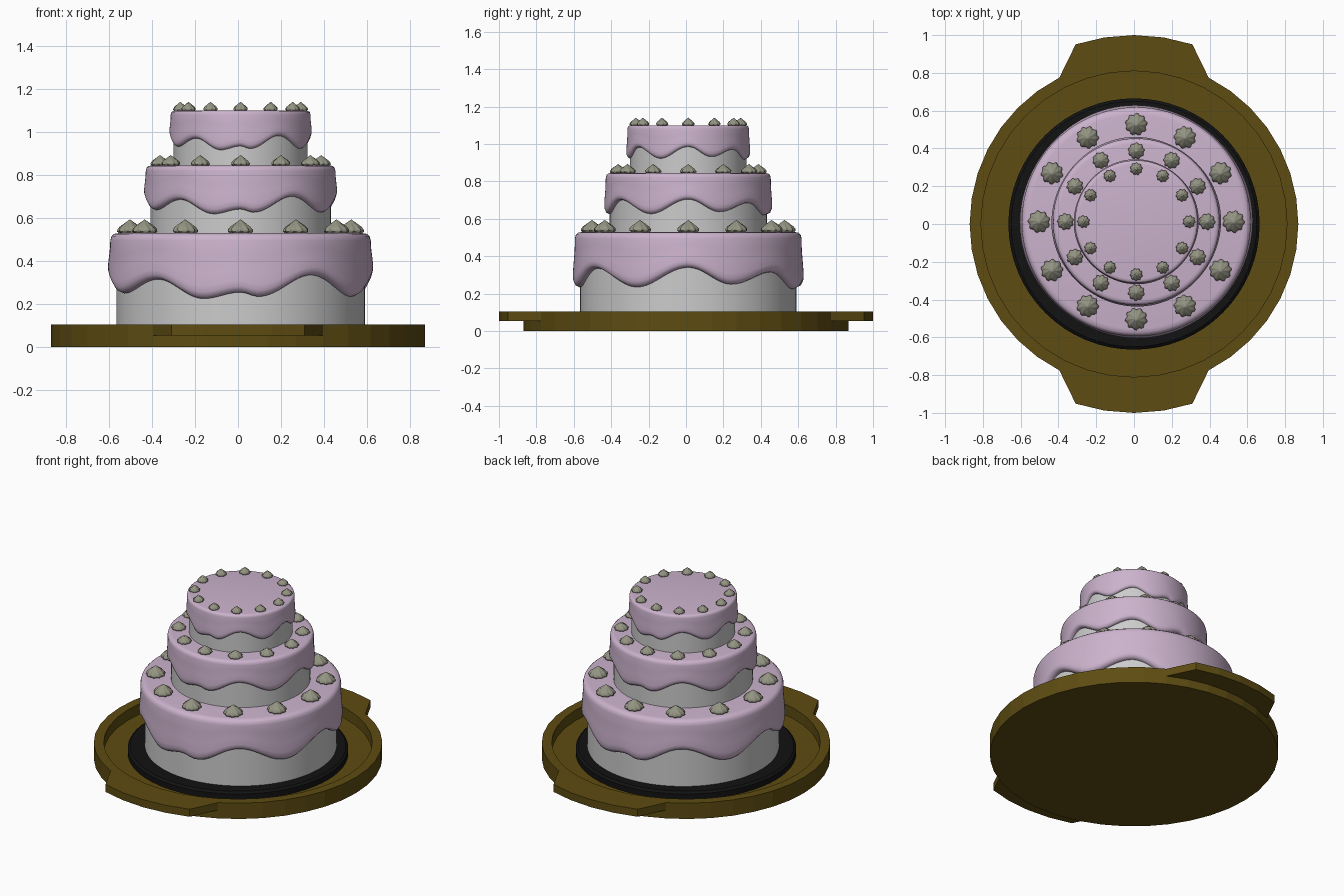
import bpy, bmesh
from math import sin, cos, pi, radians, degrees, atan2, hypot

if "Cube" in bpy.data.objects:
    bpy.data.objects.remove(bpy.data.objects["Cube"])


def material(name, rgb):
    m = bpy.data.materials.new(name)
    m.diffuse_color = (*rgb, 1)
    m.use_nodes = True
    m.node_tree.nodes["Principled BSDF"].inputs["Base Color"].default_value = m.diffuse_color
    return m


BROWN = material("plate_brown", (0.11, 0.072, 0.006))
BLACK = material("mat_black", (0.006, 0.006, 0.006))
PINK = material("icing_pink", (0.60, 0.45, 0.61))
CREAM = material("cream", (0.30, 0.30, 0.23))
CX = CY = 0.012  # the cake sits slightly off the plate centre


def lathe(name, rings, segs, mat=None, loc=(0, 0, 0), smooth=None):
    """rings: list of functions angle -> (radius, z); radius 0 closes at the axis."""
    bm = bmesh.new()
    rows = []
    for f in rings:
        row = []
        for i in range(segs):
            a = 2 * pi * i / segs
            r, z = f(a)
            row.append(bm.verts.new((r * cos(a), r * sin(a), z)))
        rows.append(row)
    for lo, hi in zip(rows, rows[1:]):
        for i in range(segs):
            j = (i + 1) % segs
            bm.faces.new((lo[i], lo[j], hi[j], hi[i]))
    bmesh.ops.remove_doubles(bm, verts=bm.verts, dist=1e-5)
    bmesh.ops.recalc_face_normals(bm, faces=bm.faces)
    me = bpy.data.meshes.new(name)
    bm.to_mesh(me)
    bm.free()
    ob = bpy.data.objects.new(name, me)
    bpy.context.collection.objects.link(ob)
    ob.location = loc
    if mat:
        me.materials.append(mat)
    if smooth:
        bpy.ops.object.select_all(action='DESELECT')
        ob.select_set(True)
        bpy.context.view_layer.objects.active = ob
        bpy.ops.object.shade_smooth_by_angle(angle=radians(smooth))
    return ob


def ring(r, z):
    return lambda a: (r, z)


# Plate: recessed disc whose upper band widens into two handles
def rim(z):
    return lambda a: (1.0 if abs(sin(a)) > cos(radians(19)) else 0.87, z)


lathe("plate", [ring(0, 0), ring(0.87, 0), ring(0.87, 0.055), rim(0.055), rim(0.105),
                ring(0.81, 0.105), ring(0.81, 0.035), ring(0, 0.035)], 40, BROWN)

# Black cake mat
lathe("cake_mat", [ring(0, 0.03), ring(0.665, 0.03), ring(0.665, 0.07), ring(0.65, 0.082),
                   ring(0, 0.082)], 64, BLACK, smooth=30)

# Drip line: (degrees from the front, drop below the icing top), repeats every half turn
DRIPS = [(0, .275), (8, .295), (34, .195), (62, .295), (90, .19), (113, .28),
         (139, .215), (163, .305), (180, .275)]


def drop(a):
    t = (degrees(a) + 90) % 180
    for (t0, d0), (t1, d1) in zip(DRIPS, DRIPS[1:]):
        if t <= t1:
            k = (t - t0) / (t1 - t0)
            return d0 + (d1 - d0) * (1 - cos(pi * k)) / 2


def drip_ring(r, inset, k, top):
    """Ring at a fraction k of the drip depth, lifted or shrunk with the drip."""
    return lambda a: (r + inset + 0.01 * r * sin(4 * a) * k, top - r / 0.6 * drop(a) * k)


def icing(name, r, top, stretch):
    def side(k, dr):
        return lambda a: (r * (dr + 0.006 * k * sin(4 * a + 1)), top - stretch * drop(a) * k)
    c = 0.035 * r / 0.6
    rings = [ring(0, top), ring(r - 1.1 * c, top), ring(r - 0.5 * c, top - 0.1 * c),
             ring(r - 0.15 * c, top - 0.4 * c), ring(r, top - c)]
    rings += [side(k, dr) for k, dr in ((.35, 1.0), (.6, 1.008), (.8, 1.014), (.9, 1.012),
                                        (.97, .995), (1.0, .965), (.99, .92))]
    lathe(name, rings, 144, PINK, (CX, CY, 0), smooth=60)


# Piped cream dollop: fluted, twisted, pointed
def dollop(name, r, h, loc):
    prof = [(.80, 0), (1, .14), (.98, .3), (.80, .48), (.5, .68), (.22, .86), (0, 1)]

    def layer(p, z):
        return lambda a: (r * p * (1 + .10 * cos(9 * a + 3.0 * z)), z * h)
    return lathe(name, [layer(p, z) for p, z in prof], 36, CREAM, loc, smooth=50)


# Tiers: name, sponge radius, bottom, icing radius, top, drip stretch,
#        dollop circle radius, dollop radius, dollop height
TIERS = [("lower", .578, .08, .606, .53, 1.0, .515, .055, .066),
         ("middle", .42, .52, .441, .845, .74, .375, .041, .05),
         ("upper", .312, .83, .325, 1.10, .6, .28, .031, .043)]
for name, rs, z0, ri, top, stretch, rc, rd, hd in TIERS:
    lathe(name + "_sponge", [ring(0, z0), ring(rs, z0), ring(rs, top - .02), ring(0, top - .02)],
          72, None, (CX, CY, 0), smooth=30)
    icing(name + "_icing", ri, top, stretch)
    for i in range(12):
        a = pi * i / 6
        d = dollop(f"{name}_dollop_{i + 1}", rd, hd,
                   (CX + rc * cos(a), CY + rc * sin(a), top - .002))
        d.rotation_euler.z = a
